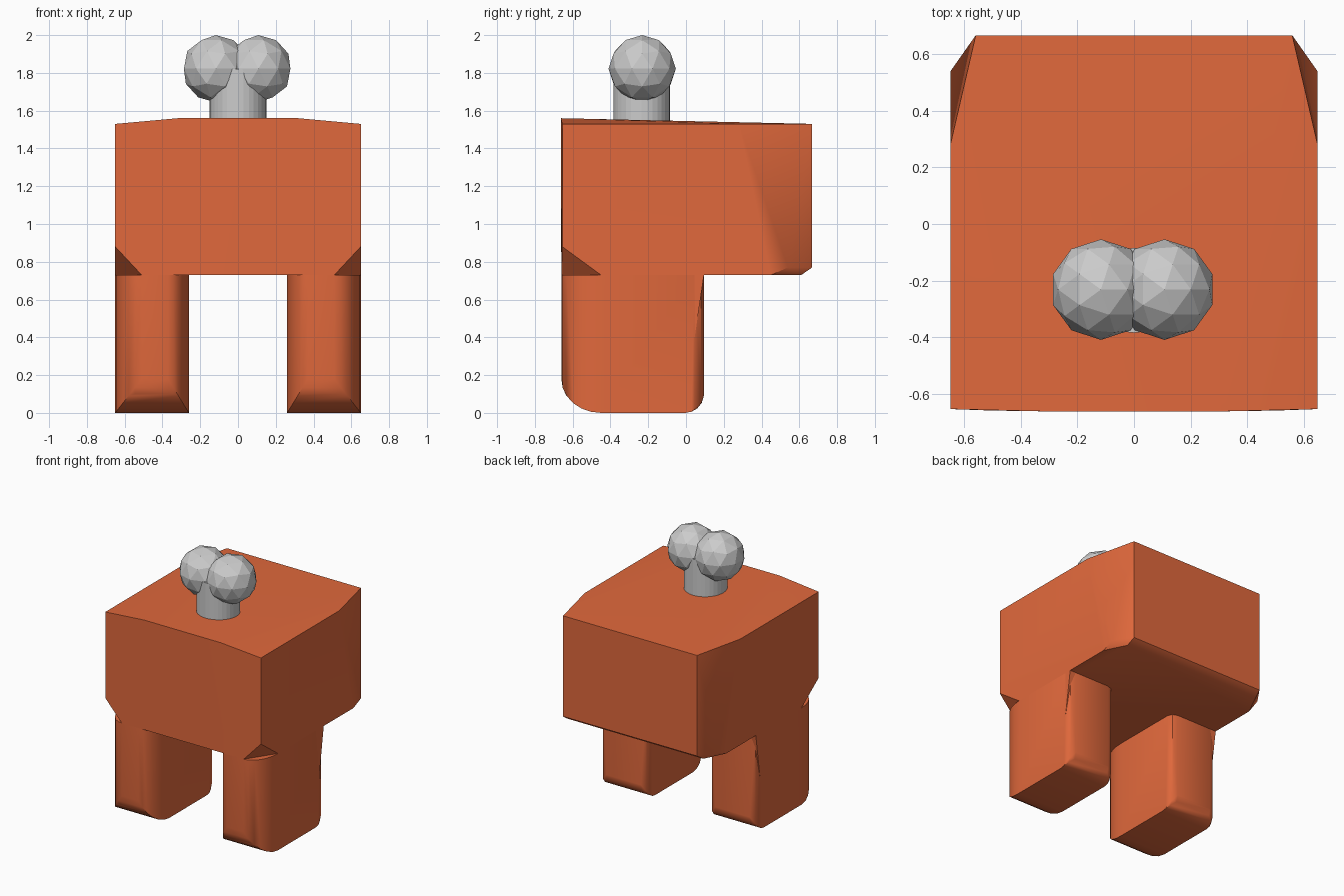
import bpy, bmesh, math

if "Cube" in bpy.data.objects:
    bpy.data.objects.remove(bpy.data.objects["Cube"])

orange = bpy.data.materials.new("orange_clay")
orange.diffuse_color = (0.75, 0.14, 0.045, 1)
orange.use_nodes = True
orange.node_tree.nodes["Principled BSDF"].inputs["Base Color"].default_value = orange.diffuse_color


def finish(name, bm, mat=None, smooth=None):
    bmesh.ops.recalc_face_normals(bm, faces=bm.faces[:])
    mesh = bpy.data.meshes.new(name)
    bm.to_mesh(mesh)
    bm.free()
    ob = bpy.data.objects.new(name, mesh)
    bpy.context.collection.objects.link(ob)
    if mat:
        mesh.materials.append(mat)
    if smooth:
        bpy.ops.object.select_all(action='DESELECT')
        ob.select_set(True)
        bpy.context.view_layer.objects.active = ob
        bpy.ops.object.shade_smooth_by_angle(angle=math.radians(smooth))
    return ob


def hull(name, points, smooth=None):
    """Convex solid around the points, with flat areas merged."""
    bm = bmesh.new()
    for p in points:
        bm.verts.new(p)
    bmesh.ops.remove_doubles(bm, verts=bm.verts[:], dist=0.0005)
    bmesh.ops.convex_hull(bm, input=bm.verts[:])
    loose = [v for v in bm.verts if not v.link_faces]
    bmesh.ops.delete(bm, geom=loose, context='VERTS')
    bmesh.ops.dissolve_limit(bm, angle_limit=math.radians(0.5),
                             verts=bm.verts[:], edges=bm.edges[:])
    return finish(name, bm, orange, smooth)


# Body: blocky shape with raised front top and trimmed corners
half = [(0.65, -0.655, 1.53), (0.32, -0.663, 1.56), (0.65, 0.28, 1.53), (0.56, 0.668, 1.53),
        (0.65, -0.655, 0.88), (0.51, -0.66, 0.73), (0.65, -0.45, 0.73),
        (0.56, 0.668, 0.77), (0.65, 0.54, 0.77), (0.65, 0.45, 0.73), (0.57, 0.61, 0.73)]
hull("body", [(s * x, y, z) for x, y, z in half for s in (1, -1)], 36)

# Legs: rounded plan trimmed by a rounded side profile
N = 6
arc = [i / N * math.pi / 2 for i in range(N + 1)]
plan = []
for a in arc:
    y = -0.45 - 0.21 * math.cos(a)
    plan += [(0.51 + 0.14 * math.sin(a), y), (0.37 - 0.11 * math.sin(a), y)]
    if a in arc[::3]:
        y = 0.045 + 0.05 * math.cos(a)
        plan += [(0.60 + 0.05 * math.sin(a), y), (0.31 - 0.05 * math.sin(a), y)]


def front_y(z):
    return -0.45 - 0.21 * math.sqrt(1 - (1 - min(z, 0.18) / 0.18) ** 2)


def back_y(z):
    return -0.005 + 0.1 * math.sqrt(1 - (1 - min(z, 0.1) / 0.1) ** 2)


levels = [0.18 * (1 - math.sin(a)) for a in arc] + [0.1, 0.18, 0.73]
for side, s in (("right", 1), ("left", -1)):
    hull(side + "_leg",
         [(s * x, min(max(y, front_y(z)), back_y(z)), z) for z in levels for x, y in plan], 40)
    # Sharp wedge at the rear outer corner of the leg
    hull(side + "_leg_wedge",
         [(s * x, y, z) for x, y, z in ((0.65, 0.04, 0.36), (0.65, 0.095, 0.73),
                                        (0.65, 0.0, 0.73), (0.59, 0.095, 0.73))])

# Grey neck
bm = bmesh.new()
bmesh.ops.create_cone(bm, cap_ends=True, segments=32, radius1=0.15, radius2=0.15, depth=0.36)
bmesh.ops.translate(bm, verts=bm.verts[:], vec=(0, -0.235, 1.64))
finish("neck", bm)

# Pair of faceted eyeballs
for name, x in (("left_eye", -0.117), ("right_eye", 0.108)):
    bm = bmesh.new()
    bmesh.ops.create_icosphere(bm, subdivisions=2, radius=0.178)
    bmesh.ops.translate(bm, verts=bm.verts[:], vec=(x, -0.232, 1.822))
    finish(name, bm)
